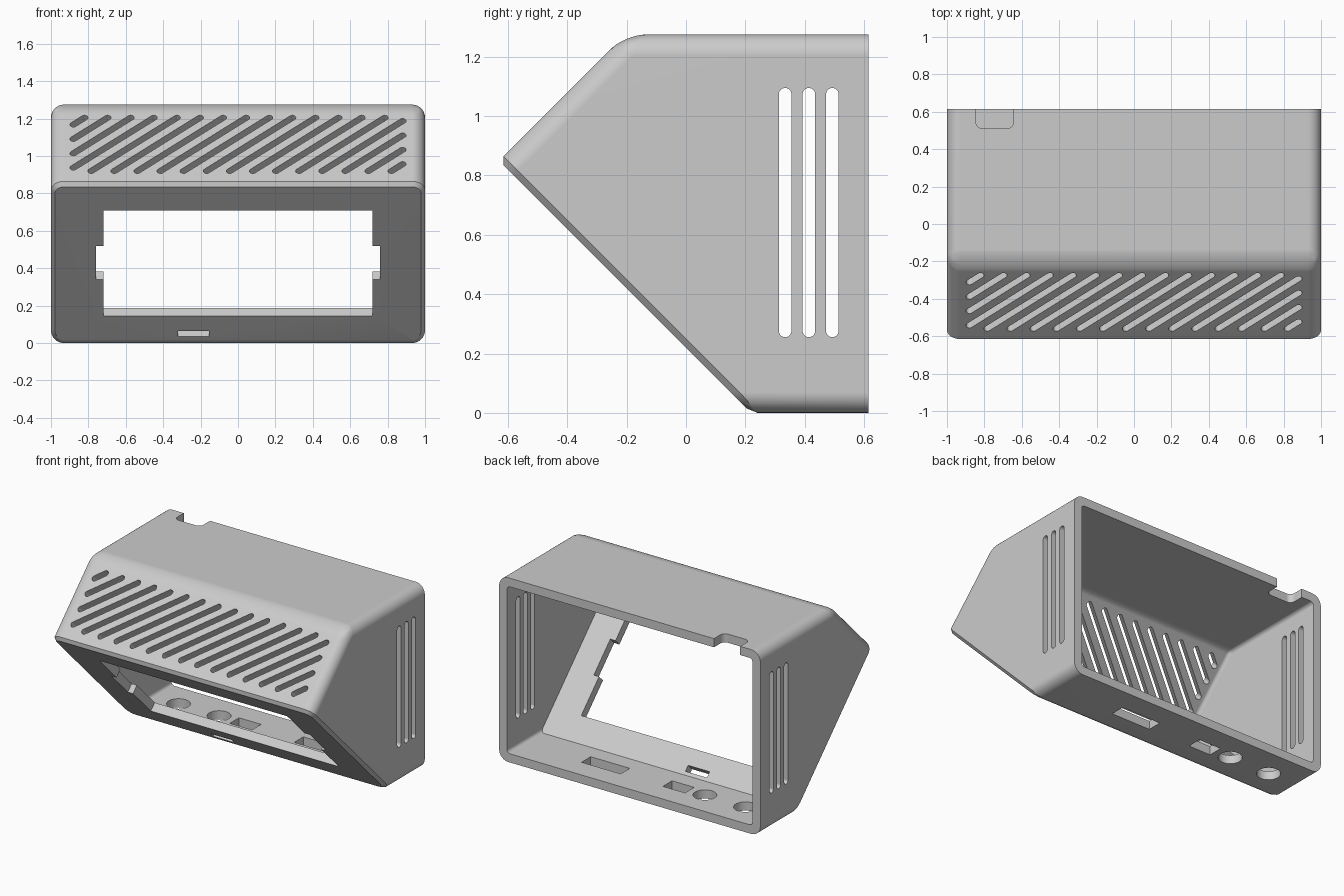
import bpy, bmesh, math
from mathutils import Vector

if "Cube" in bpy.data.objects:
    bpy.data.objects.remove(bpy.data.objects["Cube"])

S = math.sqrt(0.5)
X, Y, Z = Vector((1, 0, 0)), Vector((0, 1, 0)), Vector((0, 0, 1))


def add_prism(bm, pts, origin, u, v, depth):
    """Extrude a 2D outline by +-depth along the normal of the u, v plane."""
    n = u.cross(v)
    base = [origin + u * a + v * b for a, b in pts]
    lo = [bm.verts.new(p - n * depth) for p in base]
    hi = [bm.verts.new(p + n * depth) for p in base]
    bm.faces.new(lo[::-1])
    bm.faces.new(hi)
    for i in range(len(pts)):
        j = (i + 1) % len(pts)
        bm.faces.new((lo[i], lo[j], hi[j], hi[i]))


def rounded(cx, cy, w, h, r=0.0, angle=0.0, seg=8):
    """Rounded rectangle, also used for capsules and circles."""
    if r == 0:
        return [(cx + a * w / 2, cy + b * h / 2) for a, b in ((-1, -1), (1, -1), (1, 1), (-1, 1))]
    pts = []
    for q, (a, b) in enumerate(((1, 1), (-1, 1), (-1, -1), (1, -1))):
        for k in range(seg + 1):
            t = math.pi / 2 * (q + k / seg)
            p = (a * (w / 2 - r) + r * math.cos(t), b * (h / 2 - r) + r * math.sin(t))
            if not pts or math.dist(p, pts[-1]) > 1e-5 and math.dist(p, pts[0]) > 1e-5:
                pts.append(p)
    c, s = math.cos(angle), math.sin(angle)
    return [(cx + c * a - s * b, cy + s * a + c * b) for a, b in pts]


def to_object(bm, name):
    bmesh.ops.recalc_face_normals(bm, faces=bm.faces)
    me = bpy.data.meshes.new(name)
    bm.to_mesh(me)
    bm.free()
    ob = bpy.data.objects.new(name, me)
    bpy.context.collection.objects.link(ob)
    return ob


def shell_solid(name, profile, half, radius, chamfer):
    """Side profile extruded across x, long edges rounded, front panel chamfered."""
    bm = bmesh.new()
    add_prism(bm, profile, Vector(), Y, Z, half)
    bmesh.ops.recalc_face_normals(bm, faces=bm.faces)
    bm.normal_update()
    back = max(p[0] for p in profile)

    def is_front(f):
        return f.normal.dot(Vector((0, -S, -S))) > 0.99

    def is_back(f):
        return f.normal.y > 0.99

    edges = [e for e in bm.edges if not any(is_front(f) or is_back(f) for f in e.link_faces)]
    bmesh.ops.bevel(bm, geom=edges, offset=radius, segments=8, profile=0.5,
                    affect='EDGES', offset_type='OFFSET', clamp_overlap=False)
    if chamfer:
        bm.normal_update()
        front = max((f for f in bm.faces if is_front(f)), key=lambda f: f.calc_area())
        bmesh.ops.bevel(bm, geom=list(front.edges), offset=chamfer, segments=1,
                        affect='EDGES', offset_type='OFFSET', clamp_overlap=False)
    return to_object(bm, name)


# Outer case and inner cavity, open at the back
case = shell_solid("case", [(0.615, 0), (0.22, 0), (-0.63, 0.85), (-0.205, 1.275), (0.615, 1.275)],
                   1.0, 0.07, 0.021)
cavity = shell_solid("cavity_cutter", [(0.8, 0.06), (0.245, 0.06), (-0.545, 0.85), (-0.18, 1.215), (0.8, 1.215)],
                     0.94, 0.025, 0)

cuts = bmesh.new()

# Diagonal vents on the upper slope
origin, v_up = Vector((0, 1.0625 - 1.48, 1.0625)), Vector((0, S, S))
tan, pitch, r, bx, bv = 0.88, 0.1235, 0.0185, 0.88, 0.2015
for k in range(18):
    u0 = (k - 8.5) * pitch
    a = max(-bx, u0 - bv / tan)
    b = min(bx, u0 + bv / tan)
    length = (b - a) * math.hypot(1, tan)
    mid = (a + b) / 2
    add_prism(cuts, rounded(mid, (mid - u0) * tan, length + 2 * r, 2 * r, r, math.atan(tan)),
              origin, X, v_up, 0.11)

# Screen window with side notches, and card slot, square to the front panel
v_front = Vector((0, -S, S))


def fz(z):
    return z / S


half = [(0.72, 0.145), (0.72, 0.34), (0.76, 0.34), (0.76, 0.52), (0.72, 0.52), (0.72, 0.71)]
outline = [(x, fz(z)) for x, z in half] + [(-x, fz(z)) for x, z in reversed(half)]
add_prism(cuts, outline, Vector((0, 0.22, 0)), X, v_front, 0.1)
add_prism(cuts, rounded(-0.237, fz(0.05), 0.165, fz(0.03)), Vector((0, 0.22, 0)), X, v_front, 0.1)

# Upright vents through both sides
for y in (0.334, 0.414, 0.493):
    add_prism(cuts, rounded(y, 0.675, 0.042, 0.84, 0.021), Vector(), Y, Z, 1.2)

# Cable notch in the top and sockets in the floor
add_prism(cuts, rounded(-0.745, 0.61, 0.2, 0.2, 0.035), Vector((0, 0, 1.275)), X, Y, 0.1)
for x in (-0.745, -0.434):
    add_prism(cuts, rounded(x, 0.413, 0.15, 0.15, 0.075), Vector(), X, Y, 0.1)
for x, w in ((-0.23, 0.17), (0.328, 0.3)):
    add_prism(cuts, rounded(x, 0.41, w, 0.1), Vector(), X, Y, 0.1)
openings = to_object(cuts, "opening_cutters")

# Hollow and pierce the case
for cutter in (cavity, openings):
    mod = case.modifiers.new(cutter.name, 'BOOLEAN')
    mod.operation, mod.solver, mod.object = 'DIFFERENCE', 'EXACT', cutter
bpy.context.view_layer.objects.active = case
bpy.ops.object.select_all(action='DESELECT')
case.select_set(True)
for mod in list(case.modifiers):
    bpy.ops.object.modifier_apply(modifier=mod.name)
for cutter in (cavity, openings):
    bpy.data.objects.remove(cutter)
bpy.ops.object.shade_smooth_by_angle(angle=math.radians(30))
weighted = case.modifiers.new("weighted_normals", 'WEIGHTED_NORMAL')
weighted.keep_sharp = True
